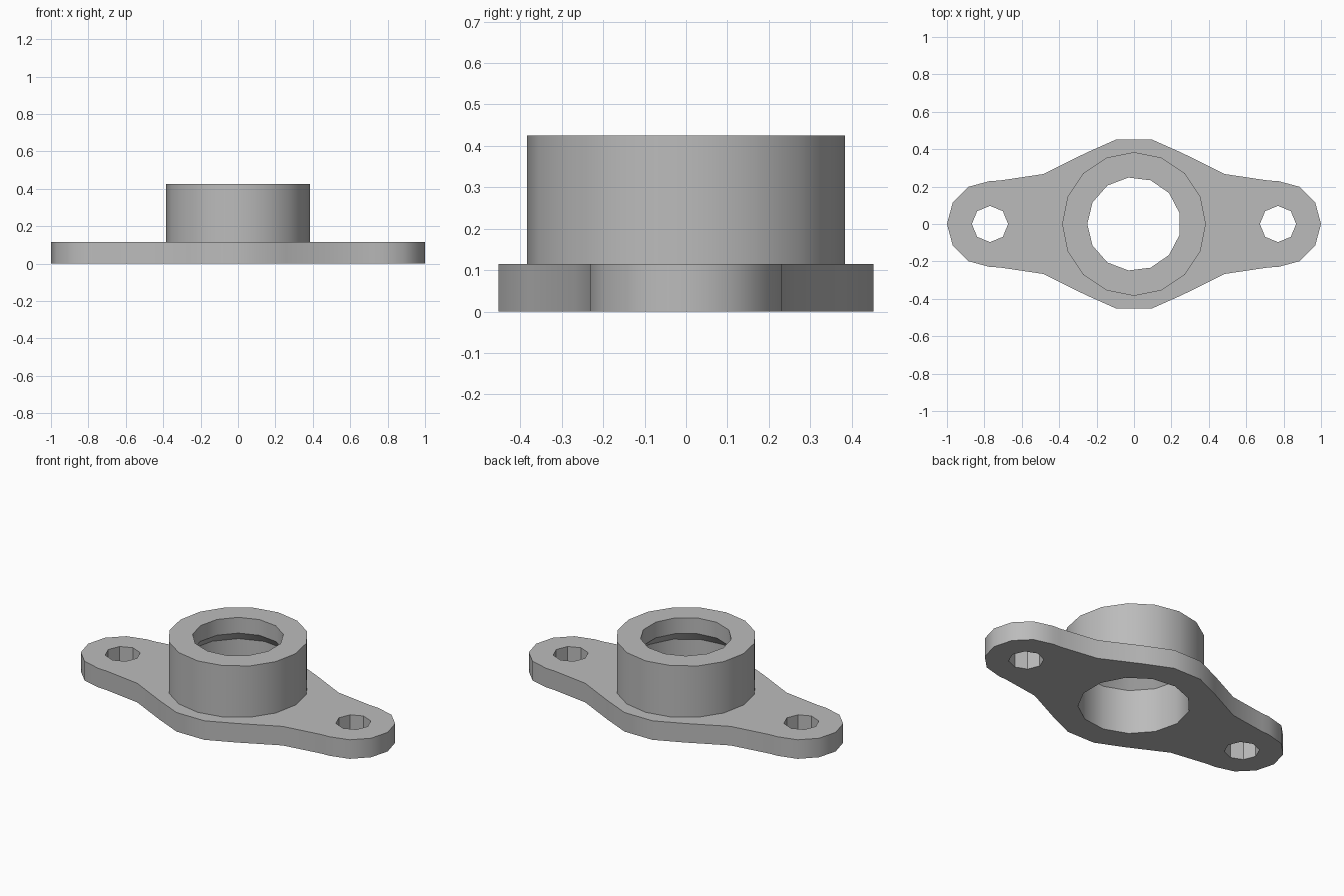
import bpy
import bmesh
from math import cos, sin, pi, radians

cube = bpy.data.objects.get("Cube")
if cube:
    bpy.data.objects.remove(cube, do_unlink=True)

# Plain grey metal
metal = bpy.data.materials.new("grey metal")
metal.use_nodes = True
grey = (0.5, 0.5, 0.5, 1)
metal.diffuse_color = grey
metal.node_tree.nodes["Principled BSDF"].inputs["Base Color"].default_value = grey

PLATE_TOP, COLLAR_TOP = 0.115, 0.425
bm = bmesh.new()


def circle(radius, sides, cx=0.0, start=0.0):
    return [(cx + radius * cos(start + 2 * pi * i / sides),
             radius * sin(start + 2 * pi * i / sides)) for i in range(sides)]


def ring(points, z):
    """A closed loop of vertices and edges at height z."""
    verts = [bm.verts.new((x, y, z)) for x, y in points]
    edges = [bm.edges.new((v, verts[i - 1])) for i, v in enumerate(verts)]
    return verts, edges


def wall(low, high):
    """Side faces between two rings with the same number of points."""
    a, b = low[0], high[0]
    for i in range(len(a)):
        bm.faces.new((a[i - 1], a[i], b[i], b[i - 1]))


def cap(*rings):
    """Flat face bounded by an outer ring and its holes."""
    bmesh.ops.triangle_fill(bm, use_beauty=True,
                            edges=[e for r in rings for e in r[1]])


# Plate outline: one quarter, mirrored to the other three
quarter = [(1.0, 0.0), (0.969, 0.115), (0.885, 0.199), (0.77, 0.23),
           (0.72, 0.232), (0.485, 0.267), (0.257, 0.38), (0.093, 0.453)]
half = quarter + [(-x, y) for x, y in reversed(quarter)]
outline = half + [(x, -y) for x, y in reversed(half[1:-1])]
plate_low, plate_high = ring(outline, 0), ring(outline, PLATE_TOP)
wall(plate_low, plate_high)

# Bolt holes at both ends
bolt_low, bolt_high = [], []
for side in (-1, 1):
    points = circle(0.097, 8, 0.77 * side)
    bolt_low.append(ring(points, 0))
    bolt_high.append(ring(points, PLATE_TOP))
    wall(bolt_low[-1], bolt_high[-1])

# Raised collar
collar = circle(0.384, 16)
collar_low, collar_high = ring(collar, PLATE_TOP), ring(collar, COLLAR_TOP)
wall(collar_low, collar_high)

# Stepped bore: wide below, sloping in to a narrow mouth
bore = [ring(circle(r, 13, start=pi), z)
        for r, z in ((0.307, 0), (0.307, 0.27), (0.25, 0.33), (0.25, COLLAR_TOP))]
for low, high in zip(bore, bore[1:]):
    wall(low, high)

# Flat surfaces
cap(plate_low, bore[0], *bolt_low)
cap(plate_high, collar_low, *bolt_high)
cap(collar_high, bore[-1])

bmesh.ops.recalc_face_normals(bm, faces=bm.faces)
mesh = bpy.data.meshes.new("flange_with_collar")
bm.to_mesh(mesh)
bm.free()
mesh.materials.append(metal)
flange = bpy.data.objects.new("flange_with_collar", mesh)
bpy.context.collection.objects.link(flange)
bpy.context.view_layer.objects.active = flange
flange.select_set(True)
bpy.ops.object.shade_smooth_by_angle(angle=radians(32))
